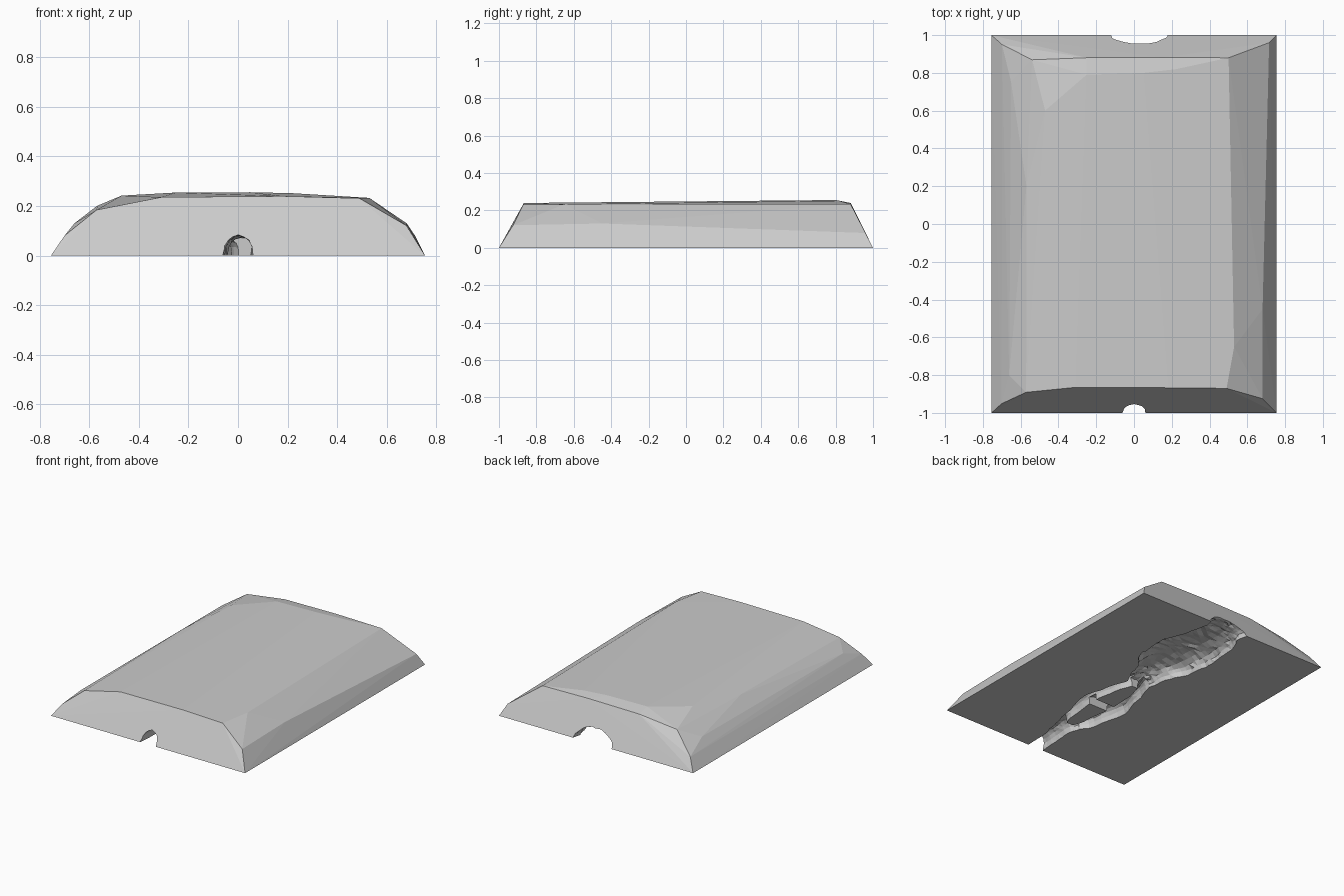
import bpy, bmesh, math, random
from itertools import combinations
from mathutils import Vector

if "Cube" in bpy.data.objects:
    bpy.data.objects.remove(bpy.data.objects["Cube"])

random.seed(4)


def new_object(name, bm):
    bmesh.ops.recalc_face_normals(bm, faces=bm.faces[:])
    mesh = bpy.data.meshes.new(name)
    bm.to_mesh(mesh)
    bm.free()
    obj = bpy.data.objects.new(name, mesh)
    bpy.context.scene.collection.objects.link(obj)
    return obj


def hull(name, points):
    """Convex skin: keep every plane through three points with all others on one side."""
    pts = [Vector(p) for p in points]
    for p in pts:
        if p.z > 0:
            p += Vector([random.uniform(-0.001, 0.001) for _ in range(3)])
    faces = {}
    for a, b, c in combinations(range(len(pts)), 3):
        n = (pts[b] - pts[a]).cross(pts[c] - pts[a]).normalized()
        d = [n.dot(p - pts[a]) for p in pts]
        if max(d) < 1e-6 or min(d) > -1e-6:
            on = [i for i, v in enumerate(d) if abs(v) < 1e-6]
            mid = sum((pts[i] for i in on), Vector()) / len(on)
            u = (pts[a] - mid).normalized()
            w = n.cross(u)
            on.sort(key=lambda i: math.atan2(w.dot(pts[i] - mid), u.dot(pts[i] - mid)))
            faces[frozenset(on)] = on
    bm = bmesh.new()
    used = {i: bm.verts.new(pts[i]) for i in sorted(set().union(*faces))}
    for f in faces.values():
        bm.faces.new([used[i] for i in f])
    return new_object(name, bm)


def arch_tunnel(name, stations, rough=0.0, steps=8, sub=4):
    """Loft of half-round arches; a station is (y, x left, x right, height)."""
    rows = []
    for a, b in zip(stations, stations[1:]):
        for i in range(sub):
            t = i / sub
            s = t * t * (3 - 2 * t)
            rows.append([a[0] + (b[0] - a[0]) * t] +
                        [p + (q - p) * s for p, q in zip(a[1:], b[1:])])
    rows.append(list(stations[-1]))
    bm = bmesh.new()
    rings = []
    for y, x0, x1, h in rows:
        mid, half = (x0 + x1) / 2, (x1 - x0) / 2
        ring = [bm.verts.new((x0, y, -0.05))]
        for k in range(steps + 1):
            a = math.pi * (1 - k / steps)
            jx, jz = (random.uniform(-rough, rough) for _ in range(2))
            z = h * math.sin(a) ** 0.8 + jz if 0 < k < steps else 0.002
            ring.append(bm.verts.new((mid + half * math.cos(a) + jx, y, z)))
        ring.append(bm.verts.new((x1, y, -0.05)))
        rings.append(ring)
    n = len(rings[0])
    for r, s in zip(rings, rings[1:]):
        for k in range(n):
            bm.faces.new((r[k], r[(k + 1) % n], s[(k + 1) % n], s[k]))
    bm.faces.new(rings[0])
    bm.faces.new(rings[-1])
    bmesh.ops.triangulate(bm, faces=bm.faces[:])
    return new_object(name, bm)


def cut(target, cutter):
    """Subtract the cutter and bake it, using the first solver that really cuts."""
    cutter.hide_render = True
    mod = target.modifiers.new("cut", 'BOOLEAN')
    mod.operation = 'DIFFERENCE'
    mod.object = cutter
    baked = None
    for solver in ('EXACT', 'MANIFOLD', 'FLOAT'):
        mod.solver = solver
        graph = bpy.context.evaluated_depsgraph_get()
        graph.update()
        result = bpy.data.meshes.new_from_object(target.evaluated_get(graph))
        if len(result.polygons) > 20 and len(result.polygons) != len(target.data.polygons):
            baked = result
            break
    target.modifiers.clear()
    if baked:
        target.data = baked
    bpy.data.objects.remove(cutter)


# Faceted slab: base rectangle, side ridges, then the crown
base = [(sx * 0.755, sy * 1.0, 0) for sx in (-1, 1) for sy in (-1, 1)]
left_side = [(-0.70, -0.95, 0.08), (-0.66, -0.80, 0.13), (-0.70, 0.95, 0.08),
             (-0.65, 0.75, 0.135), (-0.57, -0.89, 0.185), (-0.57, 0.20, 0.20),
             (-0.54, 0.87, 0.20)]
right_side = [(0.68, -0.925, 0.12), (0.68, -0.45, 0.13), (0.715, 0.96, 0.08),
              (0.53, -0.65, 0.232), (0.50, 0.88, 0.234)]
crown = [(-0.31, -0.865, 0.235), (0.18, -0.867, 0.24), (0.49, -0.87, 0.232),
         (-0.47, 0.60, 0.243), (-0.25, 0.79, 0.255), (0.05, 0.80, 0.256),
         (0.22, 0.82, 0.252), (-0.25, 0.88, 0.236), (0.15, 0.88, 0.24)]
slab = hull("slab", base + left_side + right_side + crown)

# Winding tunnel under the slab: entry, two forked lanes, a crossing, wide chamber
cut(slab, arch_tunnel("entry_cutter", [
    (-1.05, -0.062, 0.062, 0.085), (-0.85, -0.05, 0.062, 0.08),
    (-0.72, -0.04, 0.09, 0.08), (-0.62, -0.07, 0.11, 0.07)], 0.003))
cut(slab, arch_tunnel("left_lane_cutter", [
    (-0.70, -0.03, 0.03, 0.06), (-0.54, -0.12, -0.025, 0.075),
    (-0.29, -0.165, -0.05, 0.075), (-0.10, -0.115, -0.045, 0.07),
    (0.08, -0.064, 0.0, 0.07)], 0.002))
cut(slab, arch_tunnel("right_lane_cutter", [
    (-0.71, 0.02, 0.082, 0.06), (-0.55, 0.075, 0.13, 0.07),
    (-0.28, 0.10, 0.188, 0.075), (-0.10, 0.075, 0.145, 0.07),
    (0.075, 0.02, 0.095, 0.07)], 0.002))
cut(slab, arch_tunnel("cross_lane_cutter", [
    (-0.335, -0.10, 0.13, 0.068), (-0.265, -0.10, 0.13, 0.062)], sub=2))
cut(slab, arch_tunnel("chamber_cutter", [
    (0.02, -0.06, 0.09, 0.06), (0.18, -0.075, 0.15, 0.085),
    (0.40, -0.16, 0.26, 0.10), (0.58, -0.18, 0.27, 0.10),
    (0.80, -0.155, 0.20, 0.095), (0.94, -0.11, 0.17, 0.09),
    (1.05, -0.13, 0.18, 0.085)], 0.006, steps=12, sub=6))
